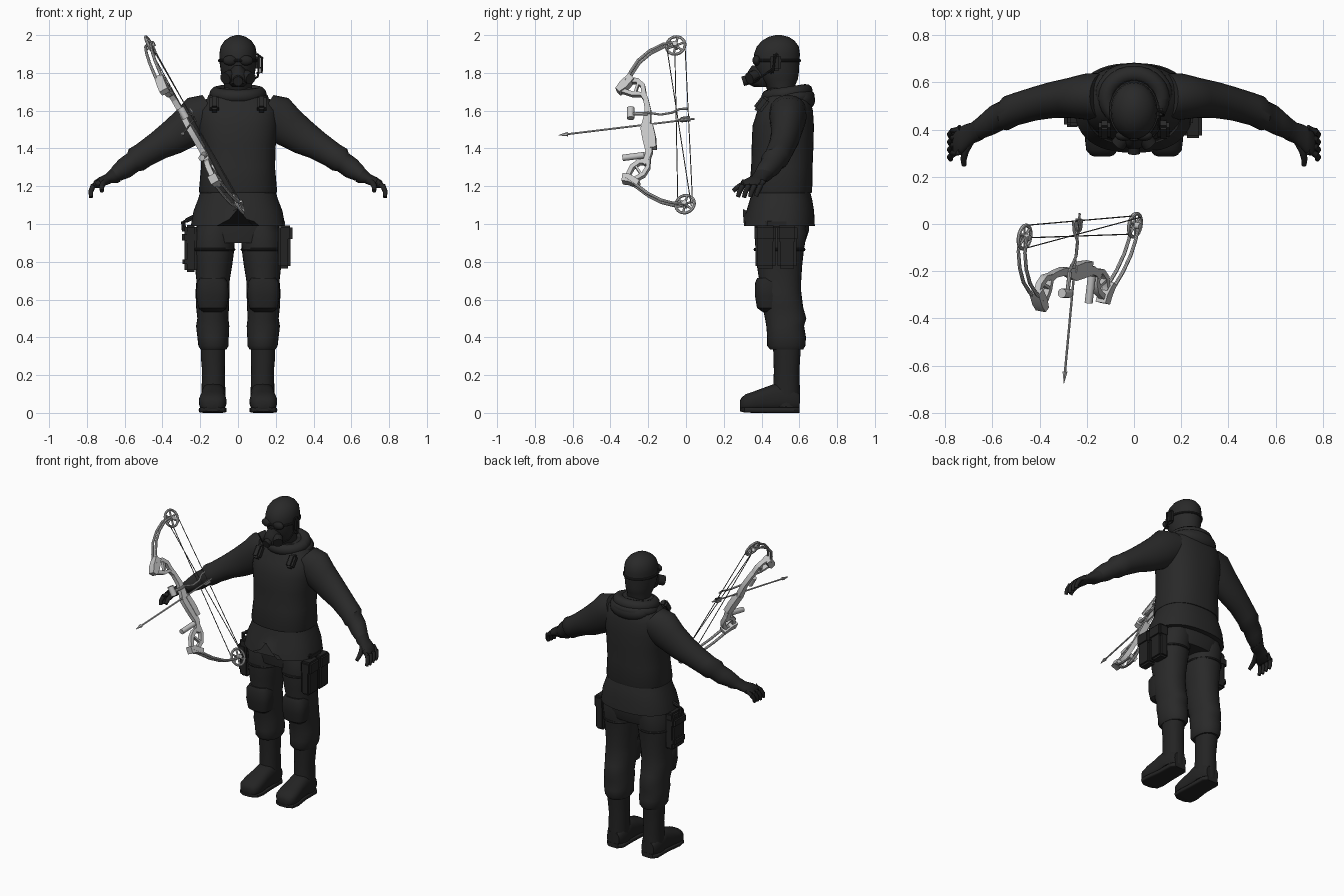
import bpy, bmesh, math
from mathutils import Vector, Matrix

def material(name, v):
    m = bpy.data.materials.new(name)
    m.diffuse_color = (v, v, v, 1)
    return m

CLOTH = material("black cloth", 0.022)
GEAR = material("black gear", 0.017)
METAL = material("light grey metal", 0.55)
STRING = material("dark grey string", 0.12)
X, Y, Z = Vector((1, 0, 0)), Vector((0, 1, 0)), Vector((0, 0, 1))

def finish(name, bm, mat):
    bmesh.ops.recalc_face_normals(bm, faces=bm.faces)
    me = bpy.data.meshes.new(name)
    bm.to_mesh(me)
    bm.free()
    me.materials.append(mat)
    ob = bpy.data.objects.new(name, me)
    bpy.context.collection.objects.link(ob)
    return ob

def skin(name, rings, mat, closed=True):
    bm = bmesh.new()
    rows = [[bm.verts.new(p) for p in r] for r in rings]
    n = len(rows[0])
    for a, b in zip(rows, rows[1:]):
        for i in range(n):
            j = (i + 1) % n
            bm.faces.new((a[i], a[j], b[j], b[i]))
    if closed:
        bm.faces.new(rows[0])
        bm.faces.new(rows[-1])
    return finish(name, bm, mat)

def loft(name, rings, mat, u=X, v=Y, n=28, p=2.0, closed=True):
    """Rings are (x, y, z, half size along u, half size along v)."""
    out = []
    for x, y, z, a, b in rings:
        row = []
        for i in range(n):
            t = 2 * math.pi * i / n
            c, s = math.cos(t), math.sin(t)
            row.append(Vector((x, y, z))
                       + u * a * math.copysign(abs(c) ** (2 / p), c)
                       + v * b * math.copysign(abs(s) ** (2 / p), s))
        out.append(row)
    return skin(name, out, mat, closed)

def column(name, rows, mat, **kw):
    """Upright loft from (z, front y, back y, half width[, centre x])."""
    return loft(name, [((r[4] if len(r) > 4 else 0), (r[1] + r[2]) / 2, r[0], r[3],
                        (r[2] - r[1]) / 2) for r in rows], mat, **kw)

def ball(name, c, size, mat, rot=None):
    bm = bmesh.new()
    m = Matrix.Translation(c) @ (rot or Matrix()) @ Matrix.Diagonal((*size, 1))
    bmesh.ops.create_uvsphere(bm, u_segments=20, v_segments=12, radius=1, matrix=m)
    return finish(name, bm, mat)

def box(name, c, size, mat, bevel=0.012, rot=None):
    bm = bmesh.new()
    bmesh.ops.create_cube(bm, size=1, matrix=Matrix.Diagonal((*size, 1)))
    bmesh.ops.bevel(bm, geom=bm.edges[:], offset=bevel, segments=2, affect='EDGES')
    bm.transform(Matrix.Translation(c) @ (rot or Matrix()))
    return finish(name, bm, mat)

def rod(name, pts, r, mat, n=8, r2=None):
    """Round rod through points, tapering from r to r2."""
    pts = [Vector(q) for q in pts]
    r2 = r if r2 is None else r2
    rings = []
    for k, q in enumerate(pts):
        t = (pts[min(k + 1, len(pts) - 1)] - pts[max(k - 1, 0)]).normalized()
        a = t.cross(X if abs(t.x) < 0.8 else Y).normalized()
        b = t.cross(a)
        rr = r + (r2 - r) * k / (len(pts) - 1)
        rings.append([q + (a * math.cos(2 * math.pi * i / n)
                           + b * math.sin(2 * math.pi * i / n)) * rr for i in range(n)])
    return skin(name, rings, mat)

def hoop(name, c, u, v, r, mat, segs=24, n=8):
    """Ring around c in the plane u, v with tube radius r."""
    c = Vector(c)
    w = u.cross(v).normalized()
    rings = []
    for k in range(segs + 1):
        t = 2 * math.pi * k / segs
        d = u * math.cos(t) + v * math.sin(t)
        e = d.normalized()
        rings.append([c + d + (e * math.cos(2 * math.pi * i / n)
                               + w * math.sin(2 * math.pi * i / n)) * r for i in range(n)])
    return skin(name, rings, mat, False)

# ---- head and mask
column("head", [(1.64, .45, .58, .07), (1.74, .42, .58, .075), (1.765, .395, .592, .083),
                (1.80, .375, .597, .09), (1.85, .362, .60, .097), (1.90, .36, .603, .099),
                (1.94, .375, .597, .092), (1.97, .402, .575, .072), (1.99, .435, .545, .043),
                (2.0, .475, .505, .012)], CLOTH)
hoop("goggle_strap", (0, .481, 1.865), X * .099, Y * .121, .008, GEAR)
column("respirator", [(1.725, .36, .44, .03), (1.745, .322, .44, .05), (1.78, .315, .44, .058),
                      (1.81, .33, .44, .045), (1.84, .35, .44, .02)], GEAR, n=20)
rod("exhaust_valve", [(0, .35, 1.77), (0, .30, 1.755)], .026, GEAR, 16)
for s in (-1, 1):
    ball("goggle_lens", (s * .042, .374, 1.866), (.038, .022, .027), GEAR)
    rod("mask_filter", [(s * .04, .37, 1.785), (s * .068, .335, 1.77)], .032, GEAR, 16)
box("headset_cup", (.105, .475, 1.855), (.03, .055, .09), GEAR)
rod("headset_frame", [(.10, .45, 1.80), (.125, .46, 1.80), (.128, .47, 1.88), (.10, .48, 1.90)],
    .006, GEAR)
rod("headset_boom", [(.11, .46, 1.82), (.105, .40, 1.78), (.07, .36, 1.76)], .005, GEAR)

# ---- jacket, skirt and hood
column("jacket", [(1.165, .335, .665, .203), (1.175, .332, .668, .207), (1.30, .345, .67, .196),
                  (1.42, .348, .675, .20), (1.52, .352, .677, .212), (1.60, .378, .672, .21),
                  (1.65, .41, .66, .18), (1.69, .425, .64, .135), (1.72, .44, .60, .095)],
       CLOTH, n=36, p=2.4)
skirt = column("jacket_skirt", [(.99, .302, .682, .25), (1.07, .32, .678, .235),
                                (1.13, .338, .668, .212), (1.18, .35, .655, .197)],
               CLOTH, n=48, p=2.4)
for vert in skirt.data.vertices:          # front opening of the hem
    if vert.co.z < 1.0 and vert.co.y < .4:
        vert.co.z += max(0, .09 - 1.2 * abs(vert.co.x))
hoop("hood_collar", (0, .535, 1.69), X * .115, Vector((0, .10, .015)), .036, CLOTH, 28, 12)
hoop("hood_fold", (0, .555, 1.665), X * .13, Vector((0, .095, .012)), .032, CLOTH, 28, 12)
ball("hood_back", (0, .605, 1.665), (.14, .08, .065), CLOTH, Matrix.Rotation(-.3, 4, 'X'))
column("hips", [(.90, .375, .63, .19), (.96, .365, .65, .22), (1.06, .36, .65, .215),
                (1.15, .36, .65, .195)], CLOTH, p=2.4)

for s in (-1, 1):
    # ---- sleeve, cuff and glove
    tilt = Vector((s * .55, 0, .835))
    loft("sleeve", [(s * .13, .54, 1.595, .10, .105), (s * .20, .54, 1.565, .098, .122),
                    (s * .27, .535, 1.51, .085, .106), (s * .35, .525, 1.455, .077, .092),
                    (s * .42, .51, 1.415, .072, .077), (s * .50, .487, 1.365, .070, .068),
                    (s * .54, .47, 1.34, .073, .069), (s * .555, .462, 1.328, .062, .056),
                    (s * .60, .44, 1.295, .062, .056), (s * .64, .415, 1.268, .052, .044),
                    (s * .665, .40, 1.25, .043, .033)], CLOTH, Y, tilt)
    loft("glove_palm", [(s * .645, .41, 1.26, .052, .042), (s * .66, .40, 1.25, .05, .04),
                        (s * .685, .385, 1.24, .046, .028), (s * .72, .362, 1.225, .058, .027),
                        (s * .75, .345, 1.21, .056, .022), (s * .762, .34, 1.20, .045, .012)],
         GEAR, Y, tilt, 20)
    for k in range(4):
        y = .295 + .032 * k
        rod("finger", [(s * .735, y + .013, 1.222), (s * .768, y + .002, 1.20),
                       (s * .78, y - .012, 1.17), (s * .777, y - .02, 1.14 + .004 * abs(k - 1))],
            .017, GEAR, 10, .011)
    rod("thumb", [(s * .69, .36, 1.23), (s * .715, .31, 1.215), (s * .722, .275, 1.195),
                  (s * .72, .25, 1.175)], .019, GEAR, 10, .011)
    box("shoulder_strap", (s * .125, .40, 1.635), (.05, .05, .09), CLOTH, .012,
        Matrix.Rotation(-.65, 4, 'X'))
    # ---- trousers
    column("trouser_leg", [(.335, .445, .62, .068, s * .13), (.355, .43, .632, .08, s * .13),
                           (.40, .43, .635, .083, s * .132), (.46, .425, .625, .088, s * .134),
                           (.50, .418, .637, .082, s * .133), (.56, .405, .62, .087, s * .135),
                           (.64, .39, .61, .09, s * .135), (.70, .388, .61, .088, s * .132),
                           (.78, .375, .615, .099, s * .13), (.87, .367, .625, .108, s * .127),
                           (.95, .365, .64, .108, s * .123), (1.02, .38, .63, .09, s * .11)],
           CLOTH, p=2.2)
    column("knee_pad", [(.535, .405, .47, .05, s * .135), (.555, .376, .50, .076, s * .135),
                        (.62, .365, .50, .086, s * .135), (.69, .366, .50, .083, s * .135),
                        (.715, .378, .48, .065, s * .135)], GEAR, p=2.8)
    # ---- boots
    column("boot_shaft", [(.03, .455, .602, .062, s * .13), (.12, .462, .603, .063, s * .13),
                          (.22, .465, .60, .06, s * .13), (.30, .463, .605, .064, s * .133),
                          (.37, .46, .61, .064, s * .133)], GEAR, p=2.2)
    loft("boot_foot", [(s * .13, .60, .06, .045, .045), (s * .13, .57, .072, .062, .066),
                       (s * .13, .48, .082, .065, .076), (s * .132, .42, .071, .066, .065),
                       (s * .134, .36, .06, .073, .054), (s * .135, .315, .053, .068, .046),
                       (s * .135, .292, .045, .05, .033), (s * .135, .285, .042, .03, .02)],
         GEAR, X, Z, p=2.6)
    loft("boot_sole", [(s * .13, .602, .015, .04, .015), (s * .13, .575, .015, .064, .015),
                       (s * .13, .46, .015, .064, .015), (s * .134, .36, .015, .074, .015),
                       (s * .135, .31, .017, .067, .015), (s * .135, .286, .02, .035, .012)],
         GEAR, X, Z, p=5)
    hoop("thigh_strap", (s * .13, .495, .865), X * .107, Y * .128, .009, GEAR)

# ---- thigh pouches and holster
for y, w in ((.42, .105), (.535, .10)):
    box("thigh_pouch", (.245, y, .865), (.065, w, .20), GEAR)
    box("pouch_flap", (.25, y, .95), (.075, w + .008, .085), GEAR)
box("pouch_strap", (.235, .48, 1.0), (.03, .12, .04), GEAR, .008)
box("holster", (-.25, .48, .87), (.065, .13, .25), GEAR)
box("holster_flap", (-.262, .48, .93), (.068, .14, .06), GEAR)
box("holster_rib", (-.262, .48, .80), (.066, .125, .05), GEAR)
rod("holster_strap", [(-.21, .48, 1.05), (-.27, .47, 1.02), (-.29, .47, 1.01), (-.285, .47, .96)],
    .012, GEAR)

# ---- compound bow, laid out in its own tilted plane
N = Vector((1, -.19, .546)).normalized()

def P(y, z, off=0):
    d = 1.94 - z
    return Vector((-.46 + .557 * d + .19 * (y + .05 - .06 * d), y, z)) + N * off

def plate(name, path, t):
    """Flat bar along (y, z, half width) points, half thickness t."""
    rings = []
    for k, (y, z, w) in enumerate(path):
        a, b = path[max(k - 1, 0)], path[min(k + 1, len(path) - 1)]
        q = Vector((b[1] - a[1], a[0] - b[0])).normalized() * w
        rings.append([P(y + q.x, z + q.y, t), P(y - q.x, z - q.y, t),
                      P(y - q.x, z - q.y, -t), P(y + q.x, z + q.y, -t)])
    return skin(name, rings, METAL)

plate("riser", [(-.225, 1.70, .010), (-.212, 1.66, .013), (-.20, 1.60, .016), (-.205, 1.55, .02),
                (-.215, 1.50, .024), (-.205, 1.44, .022), (-.195, 1.38, .018), (-.205, 1.345, .014),
                (-.225, 1.315, .012)], .015)
plate("upper_riser_rail", [(-.30, 1.76, .011), (-.255, 1.755, .012), (-.228, 1.73, .012),
                           (-.222, 1.69, .012)], .014)
plate("upper_riser_brace", [(-.34, 1.705, .010), (-.28, 1.685, .010), (-.235, 1.685, .009),
                            (-.21, 1.65, .010)], .014)
plate("lower_riser_rail", [(-.22, 1.33, .012), (-.25, 1.325, .011), (-.285, 1.30, .011),
                           (-.31, 1.25, .010)], .014)
plate("lower_riser_brace", [(-.197, 1.36, .010), (-.20, 1.30, .010), (-.225, 1.26, .010),
                            (-.27, 1.235, .010), (-.33, 1.24, .010)], .014)
plate("riser_web", [(-.25, 1.75, .006), (-.27, 1.69, .006)], .012)
plate("riser_web", [(-.27, 1.31, .006), (-.235, 1.26, .006)], .012)
plate("upper_limb_pocket", [(-.36, 1.70, .014), (-.33, 1.73, .022), (-.285, 1.775, .018)], .024)
plate("lower_limb_pocket", [(-.335, 1.24, .02), (-.30, 1.235, .02), (-.25, 1.21, .014)], .024)
for off in (-.016, .016):
    for name, path in (("upper_limb", [(-.32, 1.74), (-.29, 1.80), (-.25, 1.86), (-.19, 1.91),
                                       (-.12, 1.945), (-.05, 1.955)]),
                       ("lower_limb", [(-.32, 1.24), (-.26, 1.20), (-.20, 1.155), (-.13, 1.12),
                                       (-.07, 1.105), (-.005, 1.10)])):
        rod(name, [P(y, z, off) for y, z in path], .009, METAL, 8, .007)

E, D = Vector((.19, 1, 0)).normalized(), Vector((-.48, 0, .88))
D = (D - E * D.dot(E)).normalized()
for y, z in ((-.055, 1.945), (-.005, 1.105)):
    c = P(y, z)
    hoop("cam_wheel", c, E * .05, D * .053, .008, METAL)
    rod("cam_axle", [c - N * .025, c + N * .025], .014, METAL, 12)
    for k in range(3):
        d = E * math.cos(k * 1.047 + .4) + D * math.sin(k * 1.047 + .4)
        rod("cam_spoke", [c - d * .05, c + d * .05], .006, METAL, 6)
for a, b, off in (((-.005, 1.94), (.035, 1.11), 0), ((-.10, 1.93), (.03, 1.09), .01),
                  ((-.06, 1.90), (-.045, 1.12), -.01)):
    rod("bow_string", [P(*a, off), P(*b, off)], .0025, STRING, 6)

# cable guard, sight, front stub and grip
rod("cable_guard", [P(-.20, 1.58, .02), P(-.13, 1.565, .03), (P(-.07, 1.575, .03)),
                    P(-.03, 1.60, .02), P(.01, 1.605, .01)], .006, METAL)
rod("sight_arm", [P(-.20, 1.575, .02), P(-.29, 1.57, .025)], .009, METAL)
rod("sight", [P(-.29, 1.55, .02), P(-.29, 1.605, .02)], .02, METAL, 12)
rod("stabilizer", [P(-.22, 1.365), P(-.335, 1.35)], .017, METAL, 12)
plate("grip", [(-.19, 1.52, .016), (-.178, 1.46, .018), (-.172, 1.40, .016)], .018)

# ---- arrow
tip, nock = Vector((-.297, -.675, 1.47)), Vector((-.23, .045, 1.557))
axis = (nock - tip).normalized()
rod("arrow_shaft", [tip + axis * .03, nock], .005, METAL)
rod("arrow_head", [tip + axis * .05, tip], .012, METAL, 6, .001)
for k in range(3):
    t = axis.cross(Z).normalized()
    t.rotate(Matrix.Rotation(k * 2.094 + .5, 3, axis))
    w = axis.cross(t) * .0015
    base = [nock - axis * .09, nock - axis * .07 + t * .018, nock - axis * .025 + t * .018,
            nock - axis * .02]
    skin("arrow_fletching", [[q - w for q in base], [q + w for q in base]], STRING)

bpy.ops.object.select_all(action='SELECT')
bpy.context.view_layer.objects.active = bpy.context.selected_objects[0]
bpy.ops.object.shade_smooth_by_angle(angle=math.radians(40))
